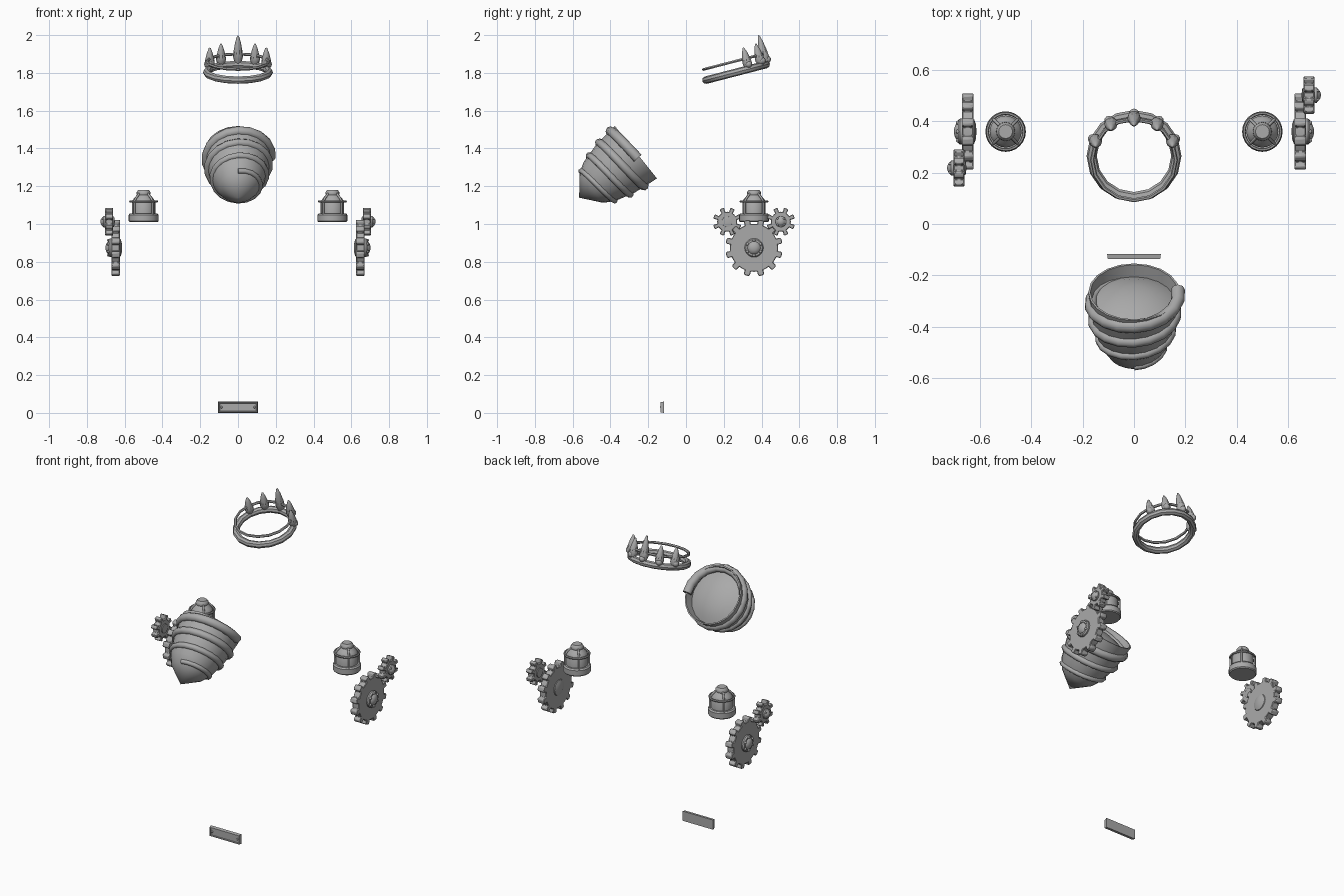
import bpy, bmesh, math
from mathutils import Matrix, Vector

cube = bpy.data.objects.get("Cube")
if cube:
    bpy.data.objects.remove(cube)

grey = bpy.data.materials.new("plain_grey")
grey.use_nodes = True
grey.diffuse_color = (0.4, 0.4, 0.4, 1)
grey.node_tree.nodes["Principled BSDF"].inputs["Base Color"].default_value = (0.4, 0.4, 0.4, 1)


def frame(loc, angle=0, axis='X'):
    return Matrix.Translation(loc) @ Matrix.Rotation(math.radians(angle), 4, axis)


def finish(obj, angle=35):
    obj.data.materials.append(grey)
    bpy.ops.object.select_all(action='DESELECT')
    obj.select_set(True)
    bpy.context.view_layer.objects.active = obj
    bpy.ops.object.shade_smooth_by_angle(angle=math.radians(angle))
    return obj


def from_bmesh(name, bm, matrix):
    bmesh.ops.remove_doubles(bm, verts=bm.verts, dist=1e-5)
    bmesh.ops.recalc_face_normals(bm, faces=bm.faces)
    mesh = bpy.data.meshes.new(name)
    bm.to_mesh(mesh)
    bm.free()
    obj = bpy.data.objects.new(name, mesh)
    bpy.context.collection.objects.link(obj)
    obj.matrix_world = matrix
    return finish(obj)


def lathe(name, profile, matrix, sides=16, closed=False):
    """Revolve (radius, height) pairs around the local z axis."""
    bm = bmesh.new()
    rings = []
    for i in range(sides):
        a = math.tau * i / sides
        rings.append([bm.verts.new((r * math.cos(a), r * math.sin(a), h)) for r, h in profile])
    n = len(profile)
    for i in range(sides):
        p, q = rings[i], rings[(i + 1) % sides]
        for j in range(n if closed else n - 1):
            k = (j + 1) % n
            bm.faces.new((p[j], q[j], q[k], p[k]))
    bmesh.ops.dissolve_degenerate(bm, edges=bm.edges, dist=1e-6)
    return from_bmesh(name, bm, matrix)


def torus(name, major, minor, matrix, sides=16, tube=8):
    circle = [(major + minor * math.cos(math.tau * i / tube),
               minor * math.sin(math.tau * i / tube)) for i in range(tube)]
    return lathe(name, circle, matrix, sides, closed=True)


def tube_path(name, points, depth, matrix):
    """Round tube along (x, y, z, thickness) points."""
    curve = bpy.data.curves.new(name, 'CURVE')
    curve.dimensions = '3D'
    curve.bevel_depth = depth
    curve.bevel_resolution = 2
    curve.use_fill_caps = True
    spline = curve.splines.new('POLY')
    spline.points.add(len(points) - 1)
    for target, (x, y, z, size) in zip(spline.points, points):
        target.co = (x, y, z, 1)
        target.radius = size
    obj = bpy.data.objects.new(name, curve)
    bpy.context.collection.objects.link(obj)
    obj.matrix_world = matrix
    bpy.ops.object.select_all(action='DESELECT')
    obj.select_set(True)
    bpy.context.view_layer.objects.active = obj
    bpy.ops.object.convert(target='MESH')
    return finish(bpy.context.object, 50)


def ball(name, radius, loc, matrix):
    bm = bmesh.new()
    bmesh.ops.create_uvsphere(bm, u_segments=10, v_segments=6, radius=radius)
    return from_bmesh(name, bm, matrix @ Matrix.Translation(loc))


def gear(name, teeth, root, tip, thickness, phase, matrix):
    bm = bmesh.new()
    tooth = [(-.24, root), (-.22, tip * .97), (-.12, tip), (.12, tip),
             (.22, tip * .97), (.24, root), (.5, root)]
    verts = []
    for i in range(teeth):
        for f, r in tooth:
            a = math.tau * (i + f + phase) / teeth
            verts.append(bm.verts.new((r * math.cos(a), r * math.sin(a), -thickness / 2)))
    face = bm.faces.new(verts)
    new = bmesh.ops.extrude_face_region(bm, geom=[face])["geom"]
    bmesh.ops.translate(bm, vec=(0, 0, thickness), verts=[g for g in new if isinstance(g, bmesh.types.BMVert)])
    obj = from_bmesh(name, bm, matrix)
    bevel = obj.modifiers.new("edge_bevel", 'BEVEL')
    bevel.width = 0.003
    bevel.limit_method = 'ANGLE'
    return obj


# Drill cone with an open, domed back
drill = frame((0, -.265, 1.38), 128.7)
body = [(.178, 0), (.163, .14), (.132, .25), (.1, .303), (0, .385)]
lathe("drill_body", [(0, .008), (.06, .013), (.12, .03), (.16, .052), (.17, 0)] + body, drill, 20)


def body_radius(s):
    for (r0, s0), (r1, s1) in zip(body, body[1:]):
        if s <= s1:
            return r0 + (r1 - r0) * (s - s0) / (s1 - s0)
    return 0


# Spiral ridge wound from the back rim to the tip
ridge = []
turns, steps = 3.3, 18
for i in range(int(turns * steps) + 1):
    t = i / steps
    a = math.tau * t - math.radians(10)
    s = .012 + .085 * t
    r = body_radius(s) - .003
    ridge.append((r * math.cos(a), r * math.sin(a), s, 1 - .5 * t / turns))
tube_path("drill_spiral", ridge, .027, drill)

# Tilted crown: band, thin upper ring, spikes and studs
crown = frame((0, .265, 1.803), 14.5)
torus("crown_band", .165, .02, crown)
torus("crown_upper_ring", .163, .008, crown @ Matrix.Translation((0, 0, .058)), 16, 6)
for i, (deg, h) in enumerate([(90, .161), (57, .122), (123, .122), (25, .118), (155, .118)]):
    a = math.radians(deg)
    spot = crown @ Matrix.Translation((.165 * math.cos(a), .165 * math.sin(a), 0))
    lathe(f"crown_spike_{i}", [(0, 0), (.016, .005), (.026, h * .25), (.025, h * .4),
                               (.015, h * .75), (.005, h * .97), (0, h)], spot, 10)
    ball(f"crown_stud_{i}", .019, (.178 * math.cos(a), .178 * math.sin(a), .025), crown)

for side, label in ((1, "left"), (-1, "right")):
    # Caged lantern
    lamp = frame((side * .5, .36, 1.01))
    lathe(label + "_lantern_base", [(0, 0), (.074, 0), (.079, .006), (.079, .038),
                                    (.072, .046), (0, .046)], lamp, 24)
    lathe(label + "_lantern_body", [(.062, .04), (.062, .108), (.052, .125), (.034, .145)], lamp, 24)
    lathe(label + "_lantern_cap", [(0, .142), (.034, .142), (.037, .148), (.036, .16),
                                   (.027, .171), (0, .171)], lamp, 16)
    torus(label + "_lantern_ring", .071, .006, lamp @ Matrix.Translation((0, 0, .11)), 24, 6)
    for i in range(4):
        a = math.radians(45 + 90 * i)
        path = [(r * math.cos(a), r * math.sin(a), z, 1)
                for r, z in ((.069, .04), (.069, .108), (.057, .127), (.033, .15))]
        tube_path(f"{label}_lantern_rib_{i}", path, .006, lamp)

    # Large gear with stepped outer hub and plain inner boss
    big = frame((side * .648, .36, .874), side * 90, 'Y')
    gear(label + "_large_gear", 12, .127, .152, .044, .5, big)
    lathe(label + "_large_gear_hub", [(0, -.035), (.03, -.032), (.046, -.026), (.05, -.02),
                                      (.05, .03), (.044, .038), (.034, .038), (.028, .046),
                                      (.014, .052), (0, .053)], big, 20)
    for i in range(6):
        a = math.tau * i / 6
        ball(f"{label}_hub_bolt_{i}", .008, (.04 * math.cos(a), .04 * math.sin(a), .038), big)

    # Small meshing gear
    small = frame((side * .682, .36 + side * .142, 1.012), side * 90, 'Y')
    gear(label + "_small_gear", 8, .053, .076, .042, .5, small)
    lathe(label + "_small_gear_hub", [(0, -.03), (.028, -.026), (.03, .03), (.024, .034),
                                      (.018, .04), (.01, .045), (0, .046)], small, 16)
    for i in range(4):
        a = math.tau * (i + .5) / 4
        ball(f"{label}_small_hub_bolt_{i}", .006, (.024 * math.cos(a), .024 * math.sin(a), .034), small)

# Name plate: chamfered slab with a recessed front panel and two screws
bm = bmesh.new()
bmesh.ops.create_cube(bm, size=1, matrix=Matrix.Translation((0, 0, .03)) @ Matrix.Diagonal((.21, .02, .06, 1)))
bm.faces.ensure_lookup_table()
front = min(bm.faces, key=lambda f: f.calc_center_median().y)
for v in front.verts:
    v.co.x *= .97
    v.co.z = .03 + (v.co.z - .03) * .9
bmesh.ops.inset_region(bm, faces=[front], thickness=.007)
bmesh.ops.inset_region(bm, faces=[front], thickness=.002, depth=-.006)
from_bmesh("plate", bm, frame((0, -.126, 0)))
for x in (-.087, .087):
    ball("plate_screw", .006, (x, -.131, .03), Matrix())
